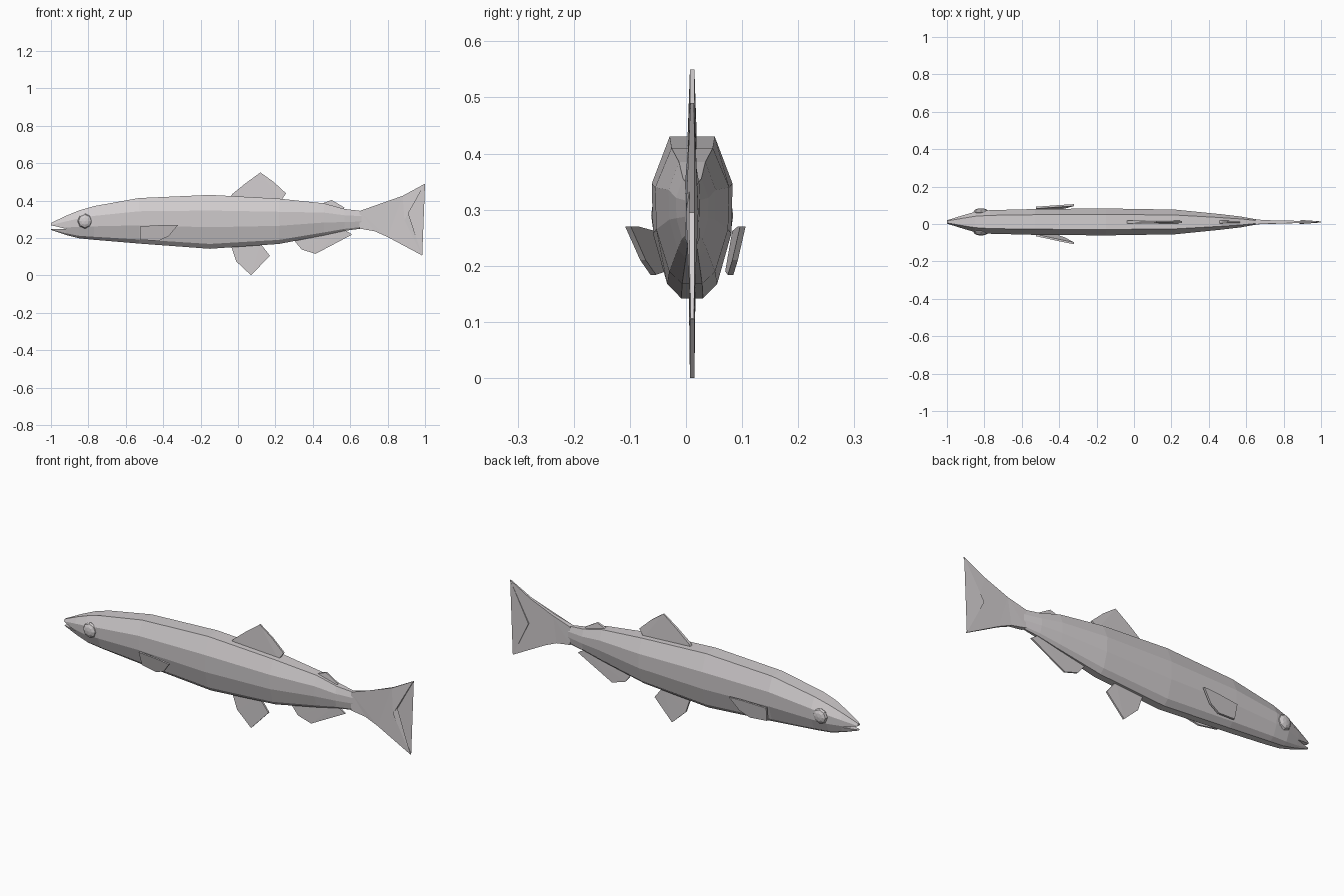
import bpy, bmesh, math

if "Cube" in bpy.data.objects:
    bpy.data.objects.remove(bpy.data.objects["Cube"], do_unlink=True)

YC = 0.011  # centre line of the fish

mat = bpy.data.materials.new("pale_grey")
mat.use_nodes = True
COL = (0.64, 0.61, 0.62, 1)
mat.diffuse_color = COL
mat.node_tree.nodes["Principled BSDF"].inputs["Base Color"].default_value = COL


def finish(name, bm):
    bmesh.ops.recalc_face_normals(bm, faces=bm.faces)
    me = bpy.data.meshes.new(name)
    bm.to_mesh(me)
    bm.free()
    me.materials.append(mat)
    ob = bpy.data.objects.new(name, me)
    bpy.context.collection.objects.link(ob)
    return ob


def plate(name, pts, mid=lambda x, z: YC):
    """Thin slab from an outline of (x, z, half thickness), set on the surface y = mid(x, z)."""
    bm = bmesh.new()
    a = [bm.verts.new((x, mid(x, z) - h, z)) for x, z, h in pts]
    b = [bm.verts.new((x, mid(x, z) + h, z)) for x, z, h in pts]
    n = len(pts)
    caps = [bm.faces.new(a), bm.faces.new(b[::-1])]
    for i in range(n):
        j = (i + 1) % n
        bm.faces.new((a[i], b[i], b[j], a[j]))
    bmesh.ops.triangulate(bm, faces=caps)
    return finish(name, bm)


# Body: one cross-section lofted along x (x, top, bottom, half width)
stations = [(-1.0, 0.28, 0.243, 0.009), (-0.92, 0.318, 0.216, 0.034),
            (-0.85, 0.347, 0.198, 0.054), (-0.77, 0.37, 0.190, 0.063),
            (-0.53, 0.413, 0.170, 0.069), (-0.15, 0.430, 0.142, 0.072),
            (0.22, 0.410, 0.168, 0.066), (0.46, 0.385, 0.214, 0.042),
            (0.57, 0.355, 0.238, 0.029), (0.66, 0.344, 0.250, 0.013)]
half = [(0.56, 1.0), (1.0, 0.71), (0.97, 0.40), (0.62, 0.09), (0.27, 0.0)]
section = half + [(-w, t) for w, t in reversed(half)]
bm = bmesh.new()
rings = [[bm.verts.new((x, YC + w * hw, zb + t * (zt - zb))) for w, t in section]
         for x, zt, zb, hw in stations]
n = len(section)
for r, s in zip(rings, rings[1:]):
    for i in range(n):
        j = (i + 1) % n
        bm.faces.new((r[i], r[j], s[j], s[i]))
bm.faces.new(rings[0])
bm.faces.new(rings[-1][::-1])
body = finish("body", bm)

# Mouth: wedge cut into the snout
cutter = plate("mouth_cutter", [(-1.03, 0.275, 0.1), (-1.03, 0.247, 0.1), (-0.92, 0.249, 0.1)])
cutter.hide_render = True
mod = body.modifiers.new("mouth", 'BOOLEAN')
mod.operation = 'DIFFERENCE'
mod.solver = 'EXACT'
mod.object = cutter
bpy.context.view_layer.objects.active = body
bpy.ops.object.modifier_apply(modifier="mouth")
bpy.data.objects.remove(cutter, do_unlink=True)

# Forked tail, thick at the root and thin at the tips
plate("tail_fin", [(0.65, 0.344, 0.013), (0.75, 0.373, 0.008), (0.88, 0.425, 0.006),
                   (1.0, 0.49, 0.003), (0.89, 0.295, 0.011), (0.985, 0.106, 0.003),
                   (0.80, 0.205, 0.006), (0.73, 0.236, 0.008), (0.65, 0.250, 0.013)])

# Fins on the centre line
plate("dorsal_fin", [(-0.04, 0.42, 0.008), (-0.03, 0.435, 0.008), (0.04, 0.492, 0.006),
                     (0.12, 0.55, 0.004), (0.19, 0.50, 0.004), (0.257, 0.438, 0.005),
                     (0.23, 0.40, 0.008)])
plate("adipose_fin", [(0.44, 0.375, 0.007), (0.46, 0.388, 0.007), (0.50, 0.403, 0.004),
                      (0.57, 0.362, 0.004), (0.55, 0.345, 0.007)])
plate("pelvic_fin", [(-0.04, 0.165, 0.006), (-0.01, 0.075, 0.005), (0.07, 0.0, 0.004),
                     (0.17, 0.105, 0.004), (0.12, 0.17, 0.006)])
plate("anal_fin", [(0.29, 0.20, 0.006), (0.34, 0.138, 0.005), (0.415, 0.115, 0.004),
                   (0.61, 0.218, 0.004), (0.56, 0.25, 0.006)])

# Side fins flaring away from the body, and eyes
outline = [(-0.525, 0.262), (-0.39, 0.270), (-0.32, 0.270),
           (-0.37, 0.210), (-0.425, 0.184), (-0.52, 0.190)]
for side, sign, base, kx, kz in (("right", -1, 0.072, 0.20, 0.28), ("left", 1, 0.077, 0.06, 0.18)):
    plate(side + "_pectoral_fin", [(x, z, 0.005) for x, z in outline],
          lambda x, z: YC + sign * (base + kx * (x + 0.525) + kz * (z - 0.265)))
    bm = bmesh.new()
    bmesh.ops.create_uvsphere(bm, u_segments=8, v_segments=6, radius=1)
    for v in bm.verts:
        x, y, z = v.co
        v.co = (-0.818 + 0.04 * x, YC + sign * 0.054 + 0.019 * z, 0.29 + 0.04 * y)
    finish(side + "_eye", bm)
